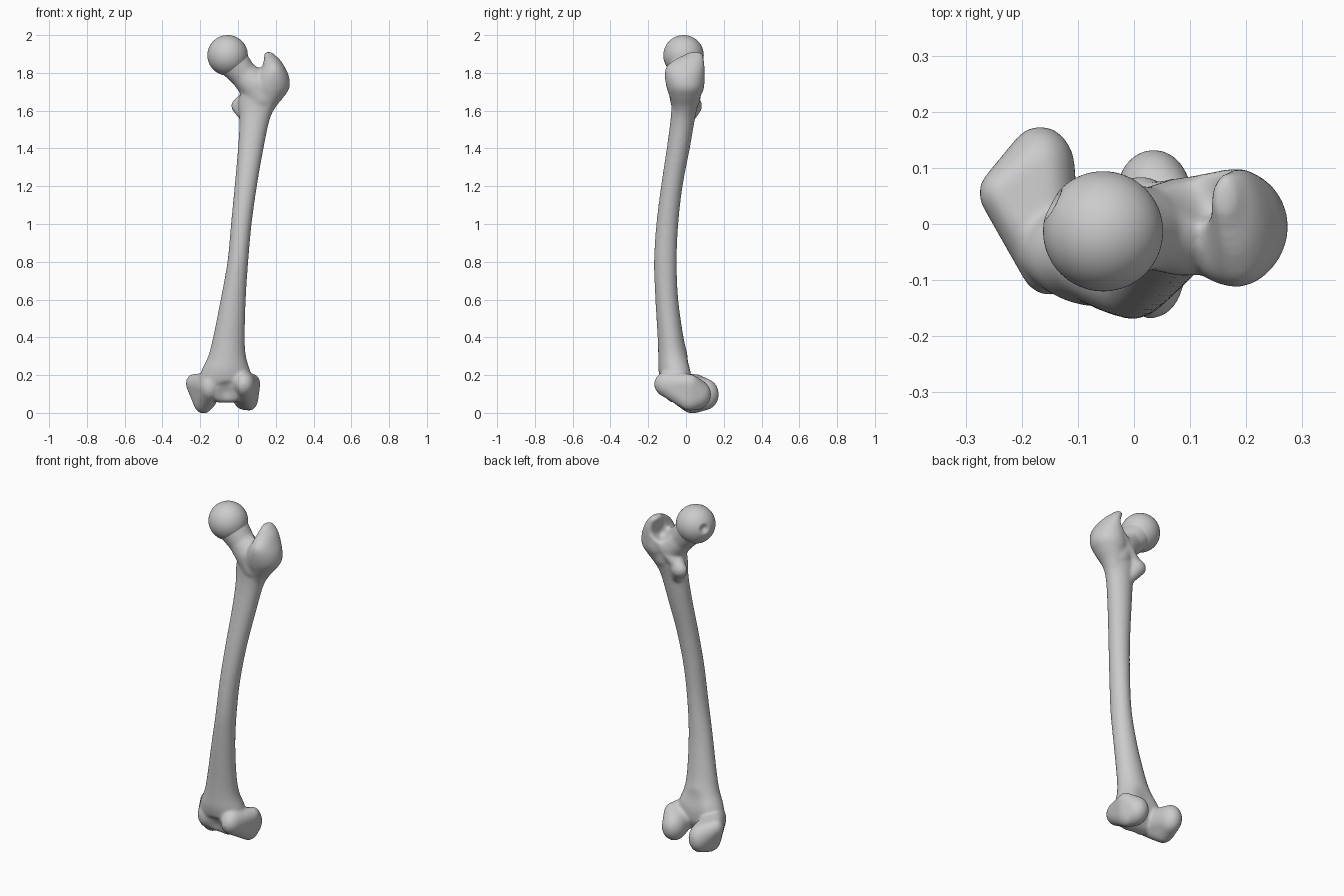
import bpy, bmesh, math
from mathutils import Vector, Matrix

if "Cube" in bpy.data.objects:
    bpy.data.objects.remove(bpy.data.objects["Cube"])

bone = bmesh.new()


def ball(bm, x, y, z, rx, ry=None, rz=None):
    m = Matrix.Translation((x, y, z)) @ Matrix.Diagonal((rx, ry or rx, rz or rx, 1))
    bmesh.ops.create_uvsphere(bm, u_segments=32, v_segments=20, radius=1, matrix=m)


def hull(*balls):
    """Convex skin around several ellipsoids, added to the bone."""
    bm = bmesh.new()
    for b in balls:
        ball(bm, *b)
    pts = [v.co.copy() for v in bm.verts]
    bm.free()
    bm = bmesh.new()
    for p in pts:
        bm.verts.new(p)
    r = bmesh.ops.convex_hull(bm, input=bm.verts)
    junk = {g for g in r["geom_interior"] + r["geom_unused"] if isinstance(g, bmesh.types.BMVert)}
    bmesh.ops.delete(bm, geom=list(junk), context='VERTS')
    me = bpy.data.meshes.new("tmp")
    bm.to_mesh(me)
    bm.free()
    bone.from_mesh(me)
    bpy.data.meshes.remove(me)


def chain(*balls):
    for a, b in zip(balls, balls[1:]):
        hull(a, b)


def loft(sections, n=40, sub=5):
    """Smooth loft through horizontal ellipses given as (z, x0, x1, y0, y1)."""
    s = [sections[0]] + sections + [sections[-1]]
    rows = []
    for i in range(1, len(s) - 2):
        for k in range(sub):
            t = k / sub
            rows.append([0.5 * (2 * b + (c - a) * t + (2 * a - 5 * b + 4 * c - d) * t * t
                                + (3 * b - a - 3 * c + d) * t ** 3)
                         for a, b, c, d in zip(*s[i - 1:i + 3])])
    rows.append(sections[-1])
    rings = []
    for z, x0, x1, y0, y1 in rows:
        ring = []
        for j in range(n):
            a = 2 * math.pi * j / n
            ring.append(bone.verts.new(((x0 + x1) / 2 + (x1 - x0) / 2 * math.cos(a),
                                        (y0 + y1) / 2 + (y1 - y0) / 2 * math.sin(a), z)))
        rings.append(ring)
    for p, q in zip(rings, rings[1:]):
        for j in range(n):
            bone.faces.new((p[j], p[(j + 1) % n], q[(j + 1) % n], q[j]))
    bone.faces.new(rings[0][::-1])
    bone.faces.new(rings[-1])


def dent(obj, centre, radius, push):
    """Soft push of the surface near a point."""
    c, d = Vector(centre), Vector(push)
    for v in obj.data.vertices:
        f = 1 - (v.co - c).length / radius
        if f > 0:
            v.co += d * (f * f * (3 - 2 * f))


# Bowed shaft
loft([(0.10, -0.17, 0.06, -0.08, 0.01),
      (0.15, -0.21, 0.08, -0.125, 0.03),
      (0.22, -0.195, 0.065, -0.145, 0.042),
      (0.30, -0.158, 0.042, -0.147, 0.012),
      (0.40, -0.132, 0.036, -0.150, -0.013),
      (0.60, -0.092, 0.041, -0.162, -0.041),
      (0.80, -0.056, 0.054, -0.169, -0.049),
      (1.00, -0.037, 0.072, -0.157, -0.041),
      (1.20, -0.018, 0.100, -0.132, -0.018),
      (1.40, 0.000, 0.135, -0.102, 0.020),
      (1.55, 0.008, 0.167, -0.082, 0.046),
      (1.64, 0.003, 0.205, -0.078, 0.065),
      (1.73, 0.02, 0.225, -0.088, 0.075)])

# Greater trochanter, tapering up to a hooked tip
loft([(1.55, 0.08, 0.160, -0.06, 0.03),
      (1.62, 0.08, 0.200, -0.07, 0.055),
      (1.67, 0.08, 0.240, -0.085, 0.075),
      (1.72, 0.07, 0.272, -0.102, 0.095),
      (1.78, 0.09, 0.270, -0.112, 0.098),
      (1.83, 0.125, 0.248, -0.105, 0.098),
      (1.87, 0.137, 0.222, -0.06, 0.095),
      (1.895, 0.138, 0.195, -0.01, 0.090),
      (1.91, 0.142, 0.178, 0.02, 0.075)])

# Neck
chain((-0.035, -0.011, 1.868, 0.086), (0.03, -0.008, 1.79, 0.073),
      (0.09, -0.005, 1.735, 0.088), (0.12, -0.005, 1.67, 0.082))

# Lesser trochanter and the crest joining it to the greater one
hull((0.012, 0.047, 1.625, 0.048, 0.038, 0.045), (0.05, 0.01, 1.56, 0.035),
     (0.06, 0.02, 1.68, 0.04))
chain((0.03, 0.045, 1.65, 0.03), (0.10, 0.055, 1.72, 0.03), (0.17, 0.065, 1.80, 0.033))

# Medial condyle: rear, underside, front and side bump
hull((-0.167, 0.098, 0.098, 0.062, 0.076, 0.084), (-0.183, 0.035, 0.06, 0.053, 0.07, 0.063),
     (-0.15, -0.065, 0.14, 0.055, 0.062, 0.075), (-0.237, 0.055, 0.155, 0.039, 0.045, 0.05))

# Lateral condyle
hull((0.035, 0.053, 0.097, 0.067, 0.08, 0.082), (0.06, 0.02, 0.083, 0.048, 0.07, 0.071),
     (0.03, -0.09, 0.152, 0.06, 0.079, 0.07), (0.08, 0.02, 0.155, 0.038, 0.05, 0.05))

# Bridge between the condyles at the front
hull((-0.10, -0.055, 0.13, 0.06, 0.065, 0.075), (-0.02, -0.06, 0.13, 0.06, 0.07, 0.075))

# Fuse everything into one smooth bone
me = bpy.data.meshes.new("thigh_bone")
bone.to_mesh(me)
bone.free()
body = bpy.data.objects.new("thigh_bone", me)
bpy.context.collection.objects.link(body)
bpy.context.view_layer.objects.active = body
body.select_set(True)
rm = body.modifiers.new("fuse", 'REMESH')
rm.mode = 'VOXEL'
rm.voxel_size = 0.008
sm = body.modifiers.new("soften", 'SMOOTH')
sm.factor = 0.5
sm.iterations = 9
bpy.ops.object.convert(target='MESH')

# Hollow behind the neck, groove at the knee, flat rear surface above it
dent(body, (0.12, 0.06, 1.83), 0.07, (0.02, -0.03, -0.03))
dent(body, (-0.06, -0.13, 0.10), 0.08, (0, 0.025, 0.01))
dent(body, (-0.065, 0.04, 0.23), 0.11, (0, -0.02, 0))

# Round head with its small pit
bm = bmesh.new()
bmesh.ops.create_icosphere(bm, subdivisions=5, radius=0.107)
me = bpy.data.meshes.new("ball_head")
bm.to_mesh(me)
bm.free()
head = bpy.data.objects.new("ball_head", me)
bpy.context.collection.objects.link(head)
pit = Vector((-0.87, 0.47, 0.12)).normalized()
dent(head, pit * 0.107, 0.035, pit * -0.018)
head.location = (-0.055, -0.013, 1.893)

for o in (body, head):
    bpy.ops.object.select_all(action='DESELECT')
    o.select_set(True)
    bpy.context.view_layer.objects.active = o
    bpy.ops.object.shade_smooth_by_angle(angle=math.radians(50))
